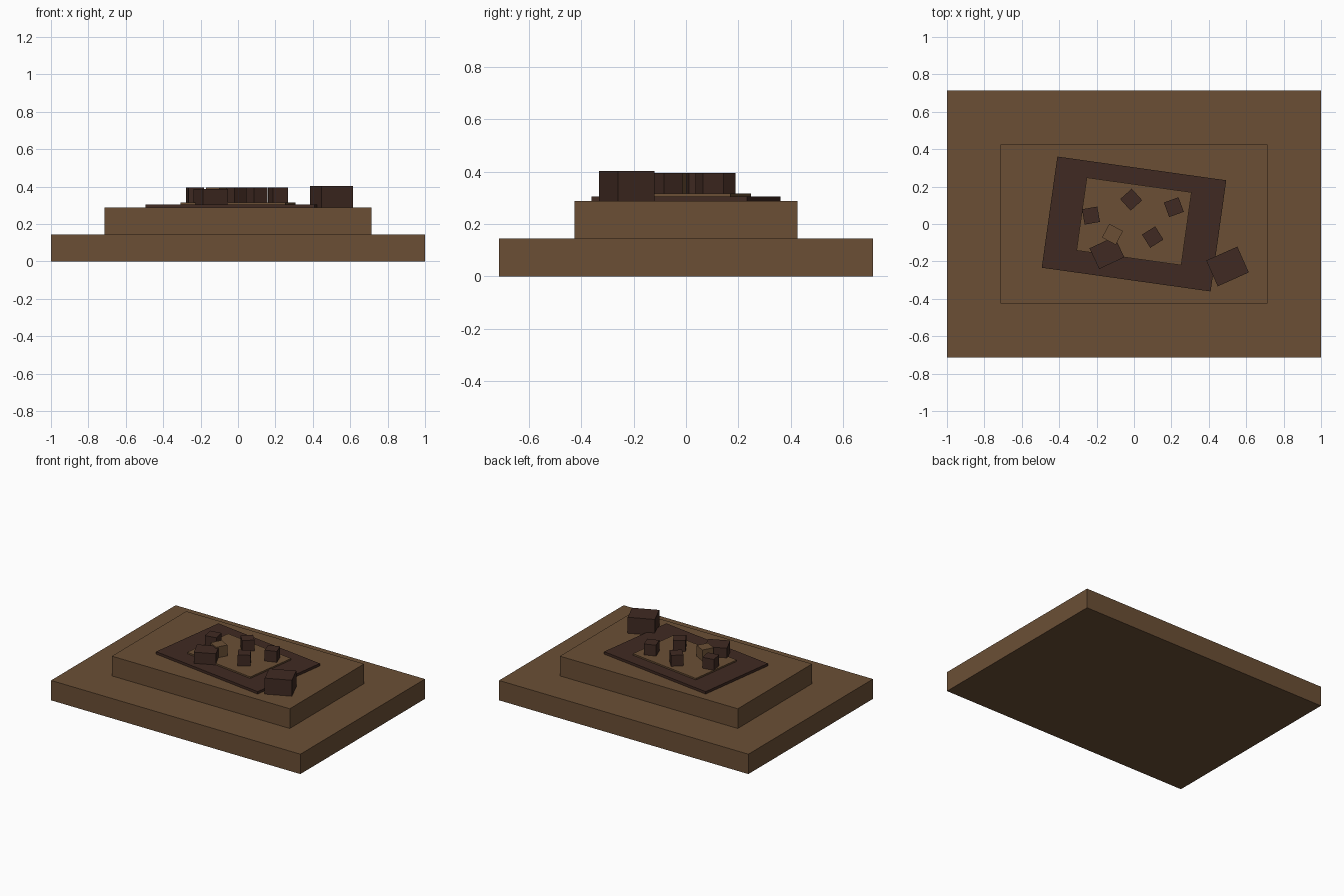
import bpy
from math import radians

old = bpy.data.objects.get("Cube")
if old:
    bpy.data.objects.remove(old, do_unlink=True)


def make_material(name, colour):
    mat = bpy.data.materials.new(name)
    mat.use_nodes = True
    mat.diffuse_color = colour
    mat.node_tree.nodes["Principled BSDF"].inputs["Base Color"].default_value = colour
    return mat


brown = make_material("earth brown", (0.147, 0.078, 0.036, 1))
dark = make_material("dark brown", (0.051, 0.023, 0.016, 1))


def block(name, mat, x, y, width, depth, bottom, top, angle=0):
    """Box standing between two heights, turned about z."""
    bpy.ops.mesh.primitive_cube_add(size=1, location=(x, y, (bottom + top) / 2),
                                    rotation=(0, 0, radians(angle)))
    obj = bpy.context.object
    obj.name = name
    obj.scale = (width, depth, top - bottom)
    bpy.ops.object.transform_apply(location=False, rotation=False, scale=True)
    obj.data.materials.append(mat)
    return obj


# Stepped platform
STEP, PLATE, INNER = 0.287, 0.305, 0.316
block("base_slab", brown, 0, 0, 2, 1.427, 0, 0.144)
block("upper_step", brown, 0, 0, 1.427, 0.852, 0.144, STEP)

# Tilted plates on top
block("dark_plate", dark, 0, 0, 0.912, 0.6, STEP, PLATE, -8)
block("inner_plate", brown, 0, 0.014, 0.566, 0.394, PLATE, INNER, -8)

# Small cubes scattered on the inner plate
small = [(-0.23, 0.045, 10, dark), (-0.015, 0.13, 42, dark), (0.213, 0.09, 20, dark),
         (0.1, -0.07, 32, dark), (-0.115, -0.055, -28, brown)]
for i, (x, y, angle, mat) in enumerate(small, 1):
    block(f"small_cube_{i}", mat, x, y, 0.083, 0.083, INNER, 0.395, angle)

# Larger loose blocks
block("fallen_block", dark, -0.145, -0.154, 0.148, 0.122, PLATE, 0.386, 25)
block("corner_block", dark, 0.5, -0.227, 0.182, 0.151, STEP, 0.403, 24)
